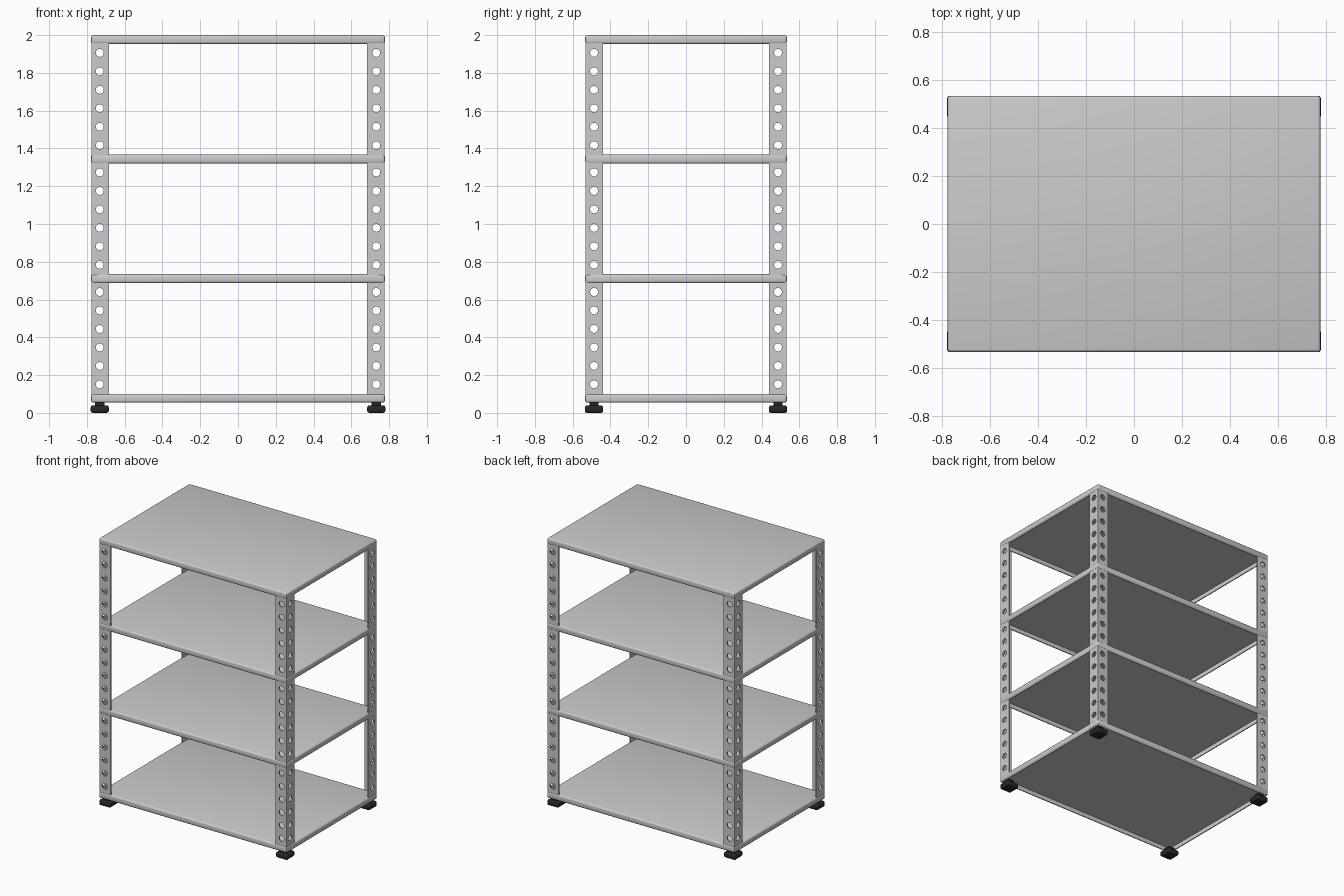
import bpy, bmesh
from mathutils import Matrix

if "Cube" in bpy.data.objects:
    bpy.data.objects.remove(bpy.data.objects["Cube"])

HX, HY = 0.778, 0.534          # half width / depth
PITCH = 0.633                  # shelf spacing
SHELF_H = 0.047


def finish(name, bm, colour=None):
    bmesh.ops.recalc_face_normals(bm, faces=bm.faces)
    me = bpy.data.meshes.new(name)
    bm.to_mesh(me)
    bm.free()
    ob = bpy.data.objects.new(name, me)
    bpy.context.collection.objects.link(ob)
    if colour:
        mat = bpy.data.materials.new(name + "_black")
        mat.diffuse_color = colour
        mat.use_nodes = True
        mat.node_tree.nodes["Principled BSDF"].inputs["Base Color"].default_value = mat.diffuse_color
        me.materials.append(mat)
    return ob


def smooth(ob):
    bpy.ops.object.select_all(action='DESELECT')
    ob.select_set(True)
    bpy.context.view_layer.objects.active = ob
    bpy.ops.object.shade_smooth_by_angle(angle=0.6)


def box(bm, centre, size, bevel=0.0, segments=3):
    m = Matrix.Translation(centre) @ Matrix.Diagonal((*size, 1))
    verts = bmesh.ops.create_cube(bm, size=1, matrix=m)["verts"]
    if bevel:
        edges = list({e for v in verts for e in v.link_edges})
        bmesh.ops.bevel(bm, geom=edges, offset=bevel, segments=segments,
                        profile=0.5, affect='EDGES')


def four_corners(ob):
    mod = ob.modifiers.new("corners", 'MIRROR')
    mod.use_axis = (True, True, False)
    mod.use_clip = False
    mod.use_mirror_merge = False


# Shelves: folded trays, open underneath
for i in range(4):
    top = 2.0 - i * PITCH
    bm = bmesh.new()
    box(bm, (0, 0, top - SHELF_H / 2), (HX * 2, HY * 2, SHELF_H), 0.012)
    bm.normal_update()
    under = min(bm.faces, key=lambda f: f.calc_center_median().z)
    bmesh.ops.inset_region(bm, faces=[under], thickness=0.004)
    ext = bmesh.ops.extrude_face_region(bm, geom=[under])
    bmesh.ops.translate(bm, vec=(0, 0, SHELF_H - 0.015),
                        verts=[v for v in ext["geom"] if isinstance(v, bmesh.types.BMVert)])
    if under.is_valid:
        bm.faces.remove(under)
    smooth(finish(f"shelf_{i + 1}", bm))

# Hole cutter: drills through both flanges of one corner post
X0, Y0, W, T = HX - 0.003, HY - 0.003, 0.092, 0.01
HOLE_X, HOLE_Y, R = 0.732, 0.487, 0.021
bm = bmesh.new()
for bay in range(3):
    for k in range(6):
        z = 1.906 - bay * PITCH - k * 0.0978
        for pos, axis in (((HOLE_X, Y0, z), 'X'), ((X0, HOLE_Y, z), 'Y')):
            m = Matrix.Translation(pos) @ Matrix.Rotation(1.5707963, 4, axis)
            bmesh.ops.create_cone(bm, cap_ends=True, segments=20, radius1=R,
                                  radius2=R, depth=0.04, matrix=m)
cutter = finish("hole_cutter", bm)
cutter.hide_render = True
cutter.hide_set(True)

# Angle-iron corner posts: L profile extruded upward
bm = bmesh.new()
profile = [(X0, Y0), (X0 - W, Y0), (X0 - W, Y0 - T), (X0 - T, Y0 - T),
           (X0 - T, Y0 - W), (X0, Y0 - W)]
face = bm.faces.new([bm.verts.new((x, y, 0.058)) for x, y in profile])
ext = bmesh.ops.extrude_face_region(bm, geom=[face])
bmesh.ops.translate(bm, vec=(0, 0, 1.93),
                    verts=[v for v in ext["geom"] if isinstance(v, bmesh.types.BMVert)])
posts = finish("corner_posts", bm)
cut = posts.modifiers.new("holes", 'BOOLEAN')
cut.operation = 'DIFFERENCE'
cut.solver = 'EXACT'
cut.object = cutter
four_corners(posts)

# Black levelling feet: rounded pad plus short stem
bm = bmesh.new()
box(bm, (HOLE_X, HOLE_Y, 0.02), (0.096, 0.096, 0.04), 0.012)
box(bm, (HOLE_X, HOLE_Y, 0.0475), (0.05, 0.05, 0.027))
feet = finish("feet", bm, (0.02, 0.02, 0.02, 1))
four_corners(feet)
smooth(feet)
